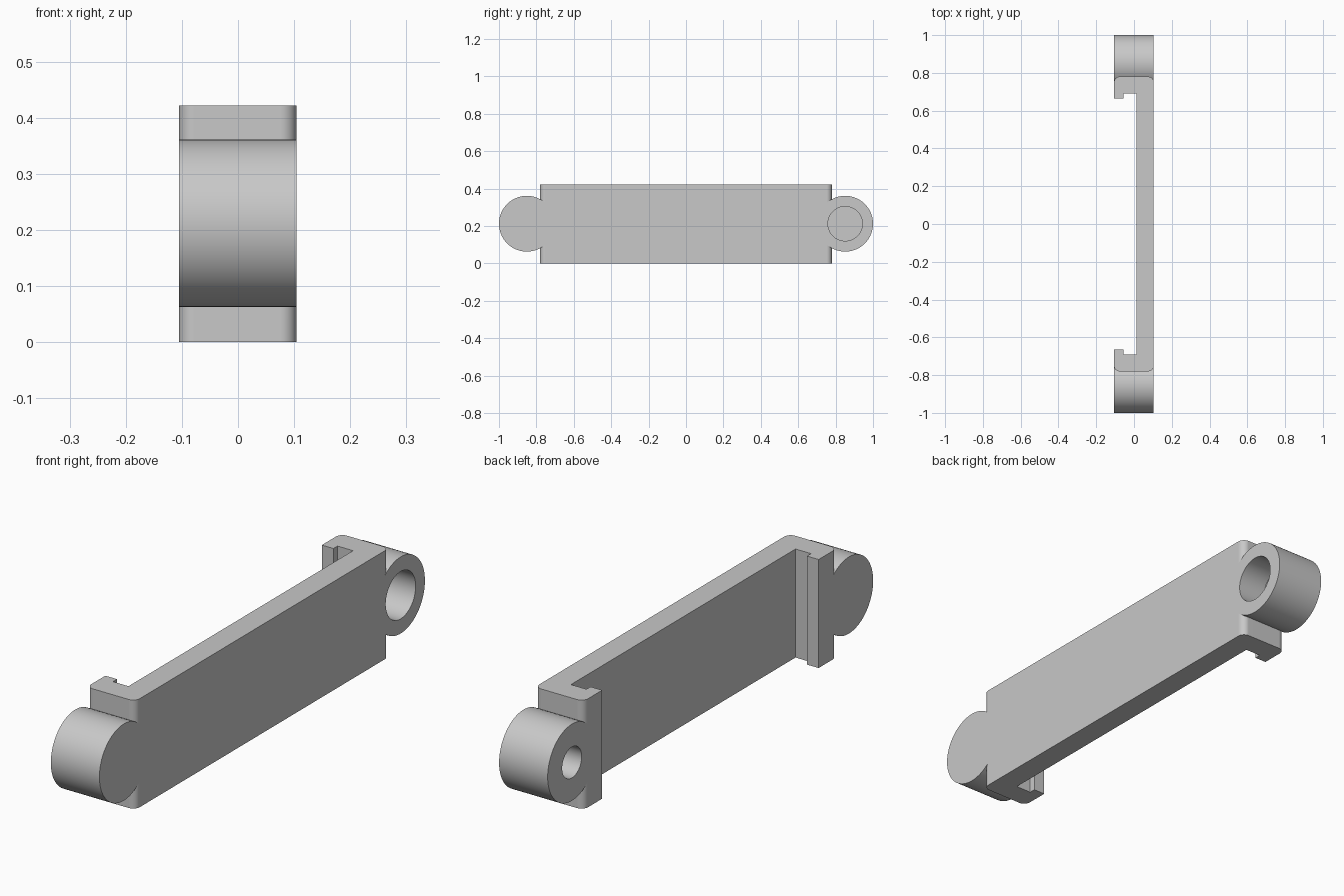
import bpy, bmesh, math

cube = bpy.data.objects.get("Cube")
if cube:
    bpy.data.objects.remove(cube, do_unlink=True)

X0, X1 = -0.105, 0.104      # outer and plate side
H = 0.422                   # bracket height
END = 0.78                  # half length of the bracket body
PIN_Y, PIN_Z = 0.851, 0.212
ROUND = 0.028

grey = bpy.data.materials.new("light_grey")
grey.use_nodes = True
grey.diffuse_color = (0.58, 0.58, 0.58, 1)
grey.node_tree.nodes["Principled BSDF"].inputs["Base Color"].default_value = (0.58, 0.58, 0.58, 1)


def make_object(name, bm):
    bmesh.ops.recalc_face_normals(bm, faces=bm.faces[:])
    mesh = bpy.data.meshes.new(name)
    bm.to_mesh(mesh)
    bm.free()
    mesh.materials.append(grey)
    obj = bpy.data.objects.new(name, mesh)
    bpy.context.collection.objects.link(obj)
    return obj


def prism(name, outline, height):
    bm = bmesh.new()
    face = bm.faces.new([bm.verts.new((x, y, 0)) for x, y in outline])
    top = bmesh.ops.extrude_face_region(bm, geom=[face])["geom"]
    bmesh.ops.translate(bm, vec=(0, 0, height),
                        verts=[v for v in top if isinstance(v, bmesh.types.BMVert)])
    return make_object(name, bm)


def x_cylinder(name, radius, xa, xb, y):
    bm = bmesh.new()
    bmesh.ops.create_cone(bm, cap_ends=True, segments=72, radius1=radius,
                          radius2=radius, depth=xb - xa)
    for v in bm.verts:
        x, t, z = v.co
        v.co = ((xa + xb) / 2 + z, y + x, PIN_Z + t)
    return make_object(name, bm)


def combine(obj, tool, operation):
    mod = obj.modifiers.new(operation.lower(), "BOOLEAN")
    mod.operation = operation
    mod.solver = "EXACT"
    mod.object = tool
    bpy.context.view_layer.objects.active = obj
    bpy.ops.object.modifier_apply(modifier=mod.name)
    bpy.data.objects.remove(tool, do_unlink=True)


def arc(cx, cy, start):
    angles = [math.radians(start + 90 * i / 8) for i in range(9)]
    return [(cx + ROUND * math.cos(a), cy + ROUND * math.sin(a)) for a in angles]


# Channel body: thin plate with a hooked, rounded flange at each end
half = arc(X1 - ROUND, END - ROUND, 0) + arc(X0 + ROUND, END - ROUND, 90)
half += [(X0, 0.665), (-0.055, 0.665), (-0.055, 0.69), (0.012, 0.69)]
outline = half + [(x, -y) for x, y in reversed(half)]
body = prism("bracket_body", outline, H)

# Round bosses, each with a wide socket on one side and a narrow one opposite
for s in (-1, 1):
    y = s * PIN_Y
    combine(body, x_cylinder("end_boss", 0.149, X0, X1, y), "UNION")
    combine(body, x_cylinder("wide_socket", 0.092, X1 - 0.12, X1 + 0.05, y), "DIFFERENCE")
    combine(body, x_cylinder("narrow_socket", 0.06, X0 - 0.05, X0 + 0.073, y), "DIFFERENCE")

# Smooth the curved walls while keeping flat faces crisp
bpy.ops.object.select_all(action="DESELECT")
body.select_set(True)
bpy.context.view_layer.objects.active = body
bpy.ops.object.shade_smooth_by_angle(angle=math.radians(30))
weighted = body.modifiers.new("weighted_normals", "WEIGHTED_NORMAL")
weighted.keep_sharp = True
